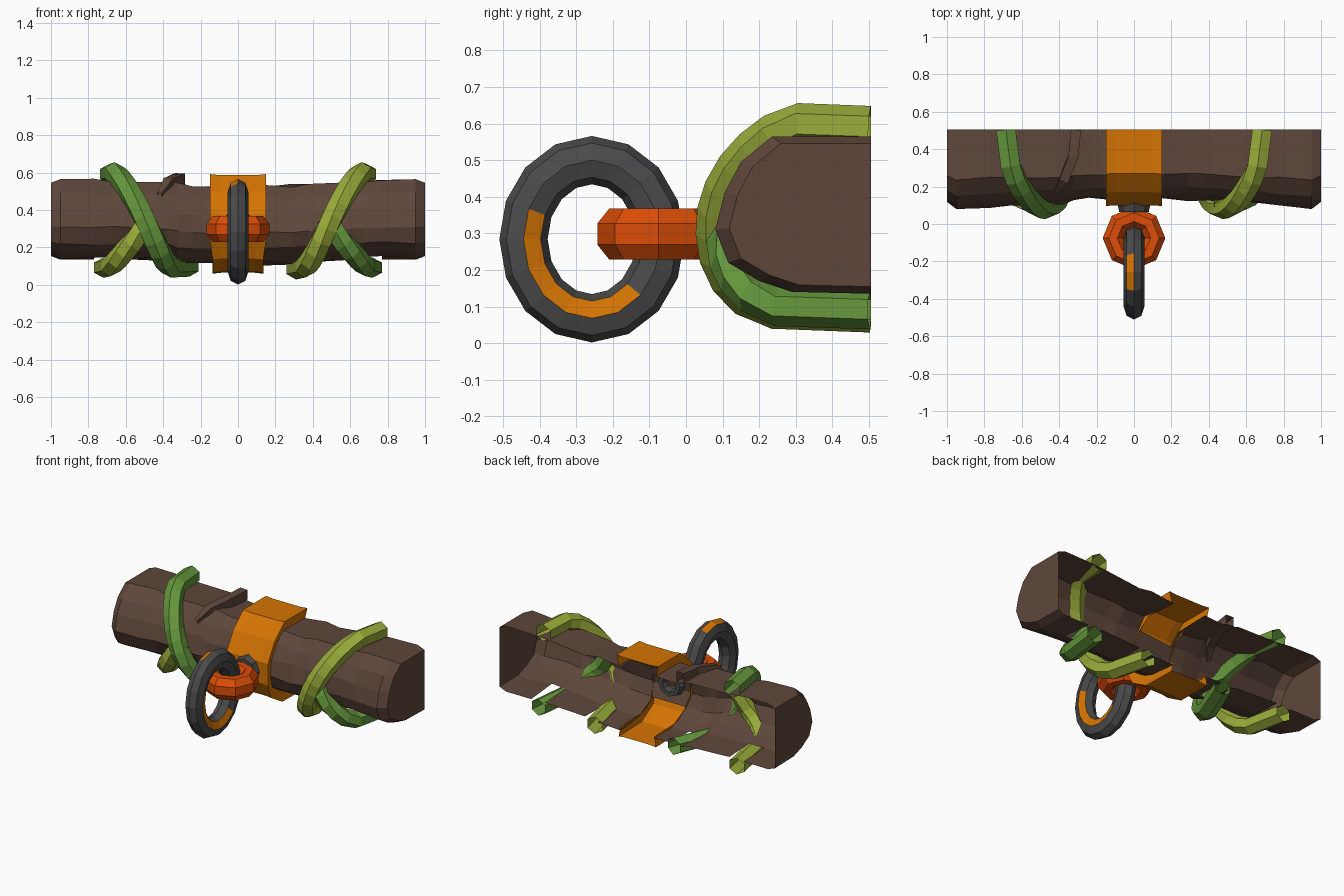
import bpy, bmesh, math, random
from mathutils import Vector

if "Cube" in bpy.data.objects:
    bpy.data.objects.remove(bpy.data.objects["Cube"])

random.seed(4)
X, Y, Z = Vector((1, 0, 0)), Vector((0, 1, 0)), Vector((0, 0, 1))


def mat(name, rgb):
    m = bpy.data.materials.new(name)
    m.diffuse_color = (*rgb, 1)
    m.use_nodes = True
    m.node_tree.nodes["Principled BSDF"].inputs["Base Color"].default_value = m.diffuse_color
    return m


BARK = mat("bark_brown", (0.112, 0.062, 0.043))
AMBER = mat("amber", (0.66, 0.175, 0.001))
RED = mat("red_orange", (0.72, 0.075, 0.002))
IRON = mat("iron_grey", (0.07, 0.07, 0.072))
GREEN = mat("vine_green", (0.13, 0.31, 0.045))
LIME = mat("vine_lime", (0.32, 0.41, 0.042))


def finish(name, bm, mats):
    bmesh.ops.recalc_face_normals(bm, faces=bm.faces[:])
    me = bpy.data.meshes.new(name)
    bm.to_mesh(me)
    bm.free()
    for m in mats:
        me.materials.append(m)
    ob = bpy.data.objects.new(name, me)
    bpy.context.collection.objects.link(ob)
    return ob


def skin(bm, rings, closed_ring, closed_path, rule=None):
    """Join rings of points with quads; rule(i, k) returns a material index or None to skip."""
    vs = [[bm.verts.new(p) for p in r] for r in rings]
    n, m = len(vs), len(vs[0])
    for i in range(n if closed_path else n - 1):
        for k in range(m if closed_ring else m - 1):
            idx = rule(i, k) if rule else 0
            if idx is None:
                continue
            a, b = vs[i], vs[(i + 1) % n]
            f = bm.faces.new((a[k], a[(k + 1) % m], b[(k + 1) % m], b[k]))
            f.material_index = idx
    return vs


def tube(name, pts, ra, rb, mats, ref=X, sides=6, offset=0.0, closed=False,
         rule=None, radii=None):
    """Sweep an oval section along a path: ra across the path plane, rb along ref."""
    pts = [Vector(p) for p in pts]
    n = len(pts)
    rings = []
    for i, p in enumerate(pts):
        if closed:
            t = pts[(i + 1) % n] - pts[i - 1]
        else:
            t = pts[min(i + 1, n - 1)] - pts[max(i - 1, 0)]
        t.normalize()
        a = t.cross(ref).normalized()
        b = t.cross(a).normalized()
        s = radii[i] if radii else 1
        ring = []
        for k in range(sides):
            th = 2 * math.pi * (k + offset) / sides
            q = p + a * (ra * s * math.cos(th)) + b * (rb * s * math.sin(th))
            q.y = min(q.y, 0.505)
            ring.append(q)
        rings.append(ring)
    bm = bmesh.new()
    skin(bm, rings, True, closed, rule)
    return finish(name, bm, mats)


# Half log: open at the back, slimmer in the middle, chamfered at both ends
profile = [(0.505, 0.565), (0.235, 0.565), (0.15, 0.495), (0.105, 0.41), (0.08, 0.31),
           (0.115, 0.22), (0.20, 0.17), (0.29, 0.14), (0.505, 0.135)]
# x, depth scale, height scale, height shift
stations = [(-1, 0.91, 0.91, 0), (-0.95, 1, 1, 0), (-0.77, 0.97, 0.98, 0), (-0.67, 0.95, 0.96, 0),
            (-0.38, 0.92, 0.96, -0.01), (-0.32, 0.9, 0.96, -0.02), (-0.24, 0.87, 0.96, -0.03),
            (-0.12, 0.87, 0.97, -0.03), (0.12, 0.87, 0.97, -0.03), (0.29, 0.88, 0.96, -0.025),
            (0.38, 0.9, 0.95, -0.02), (0.67, 0.94, 0.95, 0), (0.77, 0.97, 0.97, 0),
            (0.95, 1, 1, 0), (1, 0.91, 0.91, 0)]
rings = []
for i, (x, sy, sz, dz) in enumerate(stations):
    rough = 0.01 if 1 < i < 13 else 0
    rings.append([(x, 0.505 - (0.505 - y) * sy + random.uniform(-rough, rough) * (0 < k < 8),
                   0.35 + (z - 0.35) * sz + dz + random.uniform(-rough, rough))
                  for k, (y, z) in enumerate(profile)])


def log_gap(i, k):
    """The log is left out under the band and where vines pass below it."""
    return None if (i == 7 and k not in (2, 3, 4)) or (i in (2, 5, 9, 11) and k == 7) else 0


bm = bmesh.new()
vs = skin(bm, rings, False, False, log_gap)
bm.faces.new(vs[0])
bm.faces.new(vs[-1])
finish("half_log", bm, [BARK])

# Broken twig stump on the log
tube("twig_stump", [(-0.42, 0.17, 0.48), (-0.375, 0.24, 0.54), (-0.325, 0.36, 0.56),
                    (-0.31, 0.505, 0.565)], 0.045, 0.038, [BARK], sides=4, offset=0.5,
     radii=[0.4, 0.9, 1, 1])

# Band around the middle with turned-in edges
band = [(0.505, 0.587), (0.27, 0.587), (0.17, 0.50), (0.10, 0.38), (0.10, 0.24),
        (0.15, 0.14), (0.27, 0.07), (0.505, 0.065)]
rings = []
for x, s in ((-0.135, 0.76), (-0.15, 1.02), (-0.10, 1), (0.10, 1), (0.15, 1.02), (0.135, 0.76)):
    rings.append([(x * (0.9 if z < 0.2 else 1), 0.505 - (0.505 - y) * (s + 1) / 2,
                   0.325 + (z - 0.325) * s) for y, z in band])
bm = bmesh.new()
skin(bm, rings, False, False)
finish("band", bm, [AMBER])


def loop(center, u, v, ru, rv, n):
    c = Vector(center)
    return [c + u * (ru * math.cos(2 * math.pi * i / n)) + v * (rv * math.sin(2 * math.pi * i / n))
            for i in range(n)]


# Iron collar where the link leaves the band
tube("collar", loop((0, 0.12, 0.31), X, Z, 0.065, 0.065, 8), 0.027, 0.065, [IRON],
     ref=Y, sides=6, closed=True)

# Eight-sided horizontal link
tube("link", loop((0, -0.075, 0.298), X, Y, 0.112, 0.112, 8), 0.06, 0.075, [RED],
     ref=Z, sides=8, offset=0.5, closed=True)


# Hanging ring with a worn stripe low on the right and another on top
def stripe(i, k):
    ang = (i + 0.5) * 22.5
    return 1 if (k == 5 and 155 < ang < 310) or (k == 0 and 65 < ang < 110) else 0


tube("hanging_ring", loop((0, -0.257, 0.284), Y, Z, 0.187, 0.216, 16), 0.066, 0.055,
     [IRON, AMBER], sides=8, closed=True, rule=stripe)


def smooth_path(pts):
    """Add a rounded midpoint inside each span."""
    p = [Vector(q) for q in pts]
    out = [p[0]]
    for i in range(len(p) - 1):
        if 0 < i < len(p) - 2:
            out.append((p[i] + p[i + 1]) * 0.5625 - (p[i - 1] + p[i + 2]) * 0.0625)
        out.append(p[i + 1])
    return out


# Two crossing vines on each side, with the colours swapped
over = [(0.685, 0.505, 0.592), (0.66, 0.31, 0.60), (0.60, 0.185, 0.53), (0.535, 0.105, 0.42),
        (0.475, 0.082, 0.30), (0.415, 0.12, 0.175), (0.36, 0.24, 0.095), (0.31, 0.505, 0.085)]
under = [(0.47, 0.125, 0.36), (0.53, 0.11, 0.27), (0.61, 0.14, 0.175), (0.68, 0.25, 0.1),
         (0.72, 0.505, 0.092)]
for side, tag, c_over, c_under in ((1, "right", LIME, GREEN), (-1, "left", GREEN, LIME)):
    for part, path, col, r in (("over", over, c_over, 0.056), ("under", under, c_under, 0.054)):
        pts = [(side * x, y, z) for x, y, z in path]
        if side < 0 and part == "over":
            pts[-1] = (-0.26, 0.505, 0.10)
        tube(f"vine_{part}_{tag}", smooth_path(pts), r, r * 1.08, [col], sides=6)
